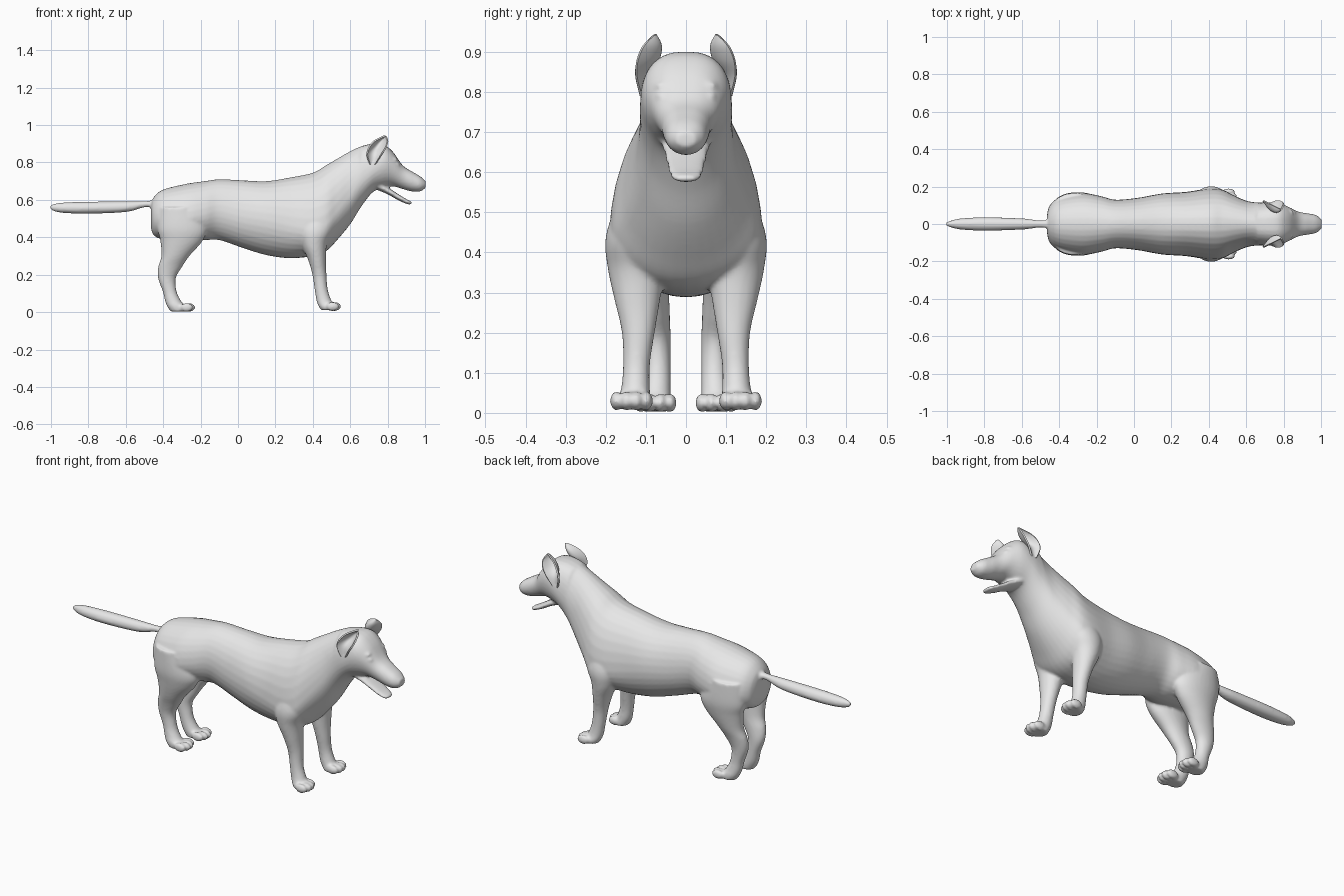
import bpy, bmesh, math
from mathutils import Matrix, Vector

if "Cube" in bpy.data.objects:
    bpy.data.objects.remove(bpy.data.objects["Cube"], do_unlink=True)

coat = bpy.data.materials.new("light_grey_coat")
coat.use_nodes = True
grey = (0.8, 0.8, 0.8, 1)
coat.diffuse_color = grey
coat.node_tree.nodes["Principled BSDF"].inputs["Base Color"].default_value = grey

STEPS, SIDES = 5, 32


def spline(rows):
    """Smoothly fill in sections between the given rows."""
    rows = [Vector(r) for r in rows]
    result = []
    for i in range(len(rows) - 1):
        p, q = rows[i], rows[i + 1]
        before = rows[i - 1] if i else p
        after = rows[i + 2] if i + 2 < len(rows) else q
        m, n = (q - before) / 2, (after - p) / 2
        for k in range(STEPS):
            t = k / STEPS
            s = t * t
            c = s * t
            result.append(p * (2 * c - 3 * s + 1) + m * (c - 2 * s + t)
                          + q * (3 * s - 2 * c) + n * (c - s))
    return result + [rows[-1]]


def lengthwise_ring(row):
    """Egg section across x: x, bottom, top, half width, widest height."""
    x, low, high, width, mid = row
    ring = []
    for i in range(SIDES):
        a = math.tau * i / SIDES
        c, s = math.cos(a), math.sin(a)
        if x > 0.65 and s > 0:
            c = math.copysign(abs(c) ** 0.75, c)
        reach = high - mid if s > 0 else mid - low
        ring.append((x, width * c, mid + reach * s))
    return ring


def leg_ring(row, side):
    """Oval section across z: z, back, front, inner, outer."""
    z, back, front, inner, outer = row
    ring = []
    for i in range(SIDES):
        a = math.tau * i / SIDES
        ring.append(((back + front) / 2 + (front - back) / 2 * math.cos(a),
                     side * ((inner + outer) / 2 + (outer - inner) / 2 * math.sin(a)), z))
    return ring


def loft(bm, rings, closed=True):
    loops = [[bm.verts.new(p) for p in ring] for ring in rings]
    for a, b in zip(loops, loops[1:]):
        count = len(a) if closed else len(a) - 1
        for i in range(count):
            j = (i + 1) % len(a)
            bm.faces.new((a[i], a[j], b[j], b[i]))
    if closed:
        bm.faces.new(loops[0][::-1])
        bm.faces.new(loops[-1])


def ball(bm, centre, size):
    matrix = Matrix.Translation(centre) @ Matrix.Diagonal((*size, 1))
    bmesh.ops.create_uvsphere(bm, u_segments=20, v_segments=12, radius=1, matrix=matrix)


def finish(bm, name):
    bmesh.ops.recalc_face_normals(bm, faces=bm.faces)
    mesh = bpy.data.meshes.new(name)
    bm.to_mesh(mesh)
    bm.free()
    mesh.materials.append(coat)
    obj = bpy.data.objects.new(name, mesh)
    bpy.context.collection.objects.link(obj)
    bpy.ops.object.select_all(action="DESELECT")
    obj.select_set(True)
    bpy.context.view_layer.objects.active = obj
    return obj


# Rump, trunk, neck, skull and muzzle
trunk = [
    (-.465, .45, .58, .05, .52), (-.45, .41, .615, .10, .50), (-.40, .39, .655, .14, .50),
    (-.28, .39, .685, .165, .50), (-.18, .385, .70, .15, .52), (-.10, .385, .71, .13, .54),
    (.02, .345, .705, .14, .51), (.15, .305, .70, .163, .49), (.28, .288, .72, .172, .46),
    (.40, .30, .745, .19, .44), (.47, .325, .785, .185, .46), (.53, .385, .82, .155, .53),
    (.60, .47, .86, .125, .62), (.66, .565, .887, .115, .71), (.72, .64, .90, .115, .76),
    (.78, .665, .895, .11, .79), (.83, .672, .855, .09, .775), (.88, .658, .785, .066, .73),
    (.93, .645, .752, .057, .70), (.975, .645, .725, .047, .685), (1.003, .665, .70, .025, .68)]
lower_jaw = [
    (.74, .655, .70, .065, .68), (.80, .63, .668, .055, .65), (.85, .602, .635, .048, .62),
    (.89, .583, .61, .042, .598), (.915, .575, .597, .034, .587), (.93, .578, .59, .018, .584)]
tail = [
    (-.43, .56, .60, .03, .58), (-.50, .56, .593, .019, .577), (-.60, .535, .592, .03, .56),
    (-.80, .526, .59, .036, .555), (-.93, .53, .586, .029, .555),
    (-.985, .54, .578, .016, .56), (-1.005, .552, .567, .008, .56)]
front_leg = [
    (.55, .36, .50, .08, .165), (.44, .33, .50, .07, .20), (.36, .34, .475, .055, .195),
    (.28, .375, .47, .065, .178), (.20, .398, .473, .078, .16), (.12, .41, .48, .09, .157),
    (.06, .42, .50, .09, .162), (.03, .432, .52, .088, .172), (.01, .445, .515, .09, .168)]
hind_leg = [
    (.56, -.42, -.22, .05, .165), (.45, -.43, -.17, .04, .17), (.38, -.415, -.19, .04, .16),
    (.30, -.41, -.26, .042, .14), (.24, -.427, -.30, .04, .12), (.18, -.427, -.333, .038, .107),
    (.11, -.402, -.328, .038, .104), (.06, -.39, -.305, .038, .11),
    (.03, -.378, -.28, .038, .116), (.003, -.36, -.28, .042, .112)]

bm = bmesh.new()
for part in (trunk, lower_jaw, tail):
    loft(bm, [lengthwise_ring(r) for r in spline(part)])
for side in (-1, 1):
    for leg, toe_x, toe_y, toe_z in ((front_leg, .518, .136, .03), (hind_leg, -.262, .077, .025)):
        loft(bm, [leg_ring(r, side) for r in spline(leg)])
        # Four toes on each paw, the middle pair further forward
        for k in (-1.5, -.5, .5, 1.5):
            ball(bm, (toe_x - .012 * (abs(k) - .5), side * (toe_y + k * .025), toe_z),
                 (.034, .016, .024))
    # Eyeballs, brows and nostril wings
    ball(bm, (.848, side * .062, .79), (.016, .014, .01))
    ball(bm, (.832, side * .058, .815), (.02, .022, .012))
    ball(bm, (.978, side * .02, .685), (.02, .018, .02))

body = finish(bm, "dog_body")
blend = body.modifiers.new("blend_parts", "REMESH")
blend.mode = "VOXEL"
blend.voxel_size = .007
soften = body.modifiers.new("soften_joins", "SMOOTH")
soften.factor = .5
soften.iterations = 5
for name in ("blend_parts", "soften_joins"):
    bpy.ops.object.modifier_apply(modifier=name)
bpy.ops.object.shade_smooth()

# Cupped ears: height, back, front, rim distance, cup depth
ear = [
    (.79, .705, .735, .112, .005), (.84, .69, .765, .124, .025), (.88, .70, .79, .121, .05),
    (.915, .73, .80, .106, .042), (.942, .783, .79, .08, .003)]
for side, label in ((1, "left_ear"), (-1, "right_ear")):
    bm = bmesh.new()
    rings = []
    for z, back, front, rim, cup in spline(ear):
        ring = []
        for i in range(13):
            u = i / 6 - 1
            ring.append(((back + front) / 2 + u * (front - back) / 2,
                         side * (rim - cup * (1 - u * u)), z))
        rings.append(ring)
    loft(bm, rings, closed=False)
    finish(bm, label)
    shell = bpy.context.object.modifiers.new("thickness", "SOLIDIFY")
    shell.thickness = .008
    shell.offset = 0
    bpy.ops.object.modifier_apply(modifier=shell.name)
    bpy.ops.object.shade_smooth_by_angle(angle=math.radians(50))
